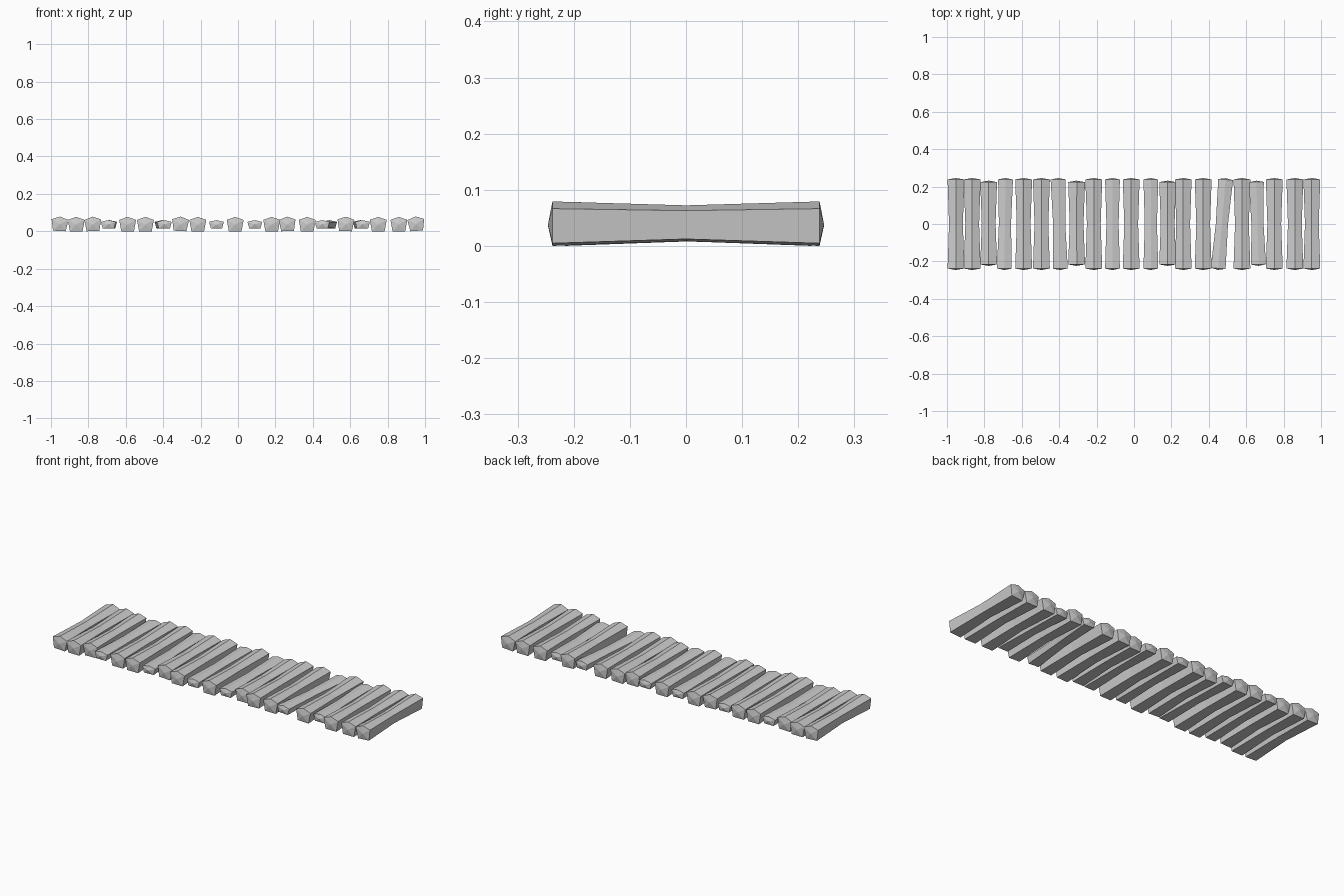
import bpy, bmesh
from math import radians
from mathutils import Matrix, Vector

if "Cube" in bpy.data.objects:
    bpy.data.objects.remove(bpy.data.objects["Cube"])

# Pentagonal sections (x, z): thick at both ends, pinched in the middle
END = [(-0.034, 0.0), (0.034, 0.0), (0.045, 0.061), (0.0, 0.077), (-0.045, 0.061)]
MID = [(-0.028, 0.008), (0.028, 0.008), (0.037, 0.058), (0.0, 0.070), (-0.037, 0.058)]


def plank(name, x, half=0.24, y=0.0, thin=False, yaw=0.0, roll=0.0):
    sx, sz, z0 = (0.88, 0.58, 0.015) if thin else (1.0, 1.0, 0.0)
    bm = bmesh.new()
    rings = [[bm.verts.new((px * sx, py, pz * sz)) for px, pz in sec]
             for sec, py in ((END, -half), (MID, 0), (END, half))]
    for a, b in zip(rings, rings[1:]):
        for i in range(5):
            j = (i + 1) % 5
            bm.faces.new((a[i], a[j], b[j], b[i]))
    # slightly pointed end caps
    for ring, py in ((rings[0], -half - 0.008), (rings[2], half + 0.008)):
        tip = bm.verts.new((0, py, 0.036 * sz))
        for i in range(5):
            bm.faces.new((ring[i], ring[(i + 1) % 5], tip))
    rot = Matrix.Rotation(radians(yaw), 4, 'Z') @ Matrix.Rotation(radians(roll), 4, 'Y')
    bm.transform(rot)
    low = min(v.co.z for v in bm.verts)
    bm.transform(Matrix.Translation(Vector((x, y, z0 - low))))
    bmesh.ops.recalc_face_normals(bm, faces=bm.faces)
    me = bpy.data.meshes.new(name)
    bm.to_mesh(me)
    bm.free()
    bpy.context.collection.objects.link(bpy.data.objects.new(name, me))


# Row of planks along x
XS = [-0.955, -0.865, -0.775, -0.69, -0.59, -0.495, -0.40, -0.31, -0.215, -0.115,
      -0.015, 0.09, 0.18, 0.265, 0.37, 0.47, 0.575, 0.66, 0.75, 0.86, 0.955]
THIN = {3, 6, 9, 11, 15, 17}
SHORT = {2, 7, 12, 17}
YAW = {3: -0.8, 6: 1.5, 15: -4.8, 17: 1.5}
ROLL = {0: 3, 2: -2, 7: 3, 13: -2, 16: 2, 20: -4}

for i, x in enumerate(XS):
    short = i in SHORT
    plank(f"plank_{i + 1:02d}", x, half=0.22 if short else 0.238,
          y=0.004 if short else 0.0, thin=i in THIN,
          yaw=YAW.get(i, 0), roll=ROLL.get(i, 0))
